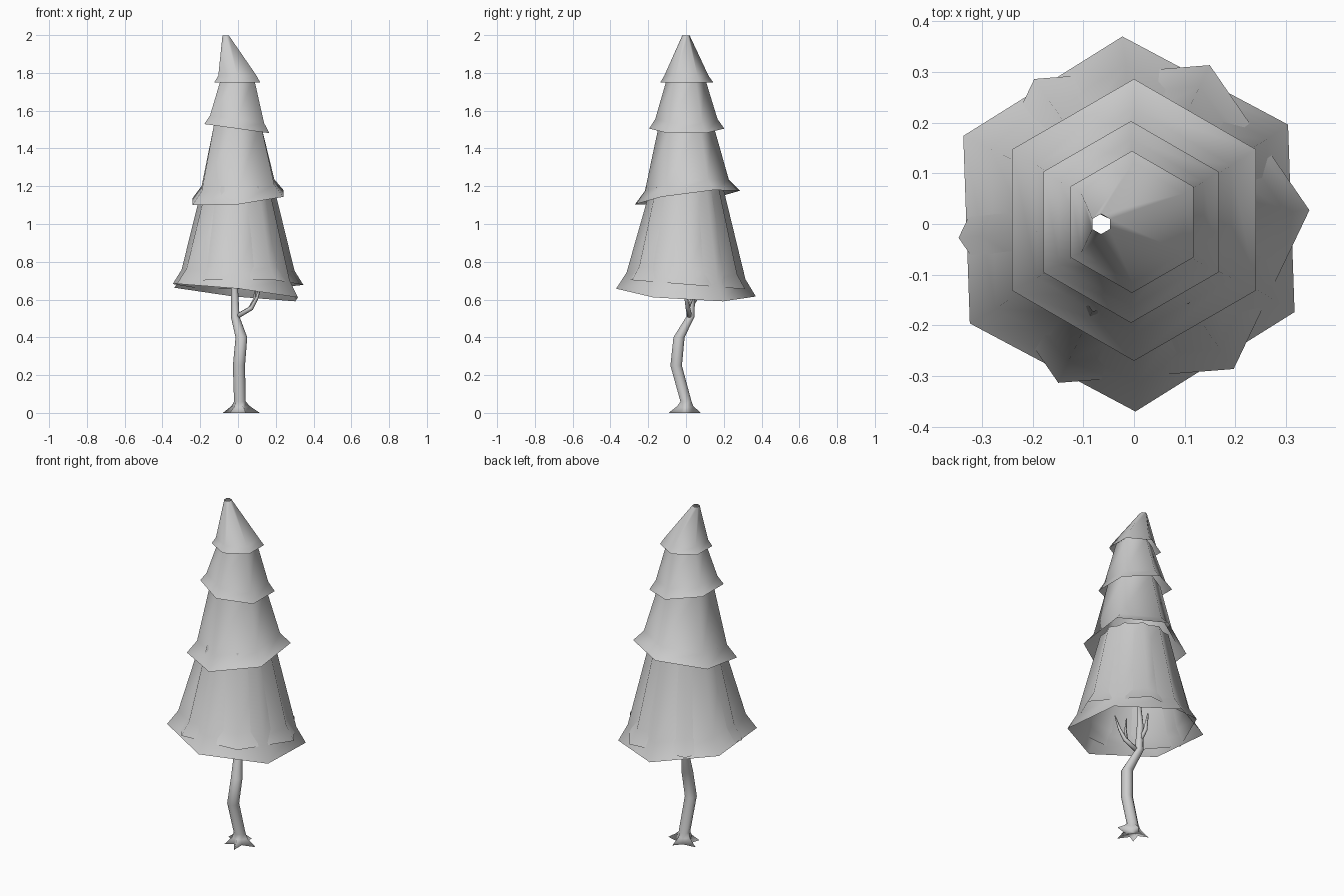
import bpy, bmesh, math
from mathutils import Vector

if "Cube" in bpy.data.objects:
    bpy.data.objects.remove(bpy.data.objects["Cube"])


def loft(name, rings, cap_start=False, cap_end=False):
    """Skin a list of equal-length point rings into one smooth object."""
    bm = bmesh.new()
    vr = [[bm.verts.new(p) for p in r] for r in rings]
    n = len(rings[0])
    for a, b in zip(vr, vr[1:]):
        for i in range(n):
            j = (i + 1) % n
            bm.faces.new((a[i], a[j], b[j], b[i]))
    if cap_start:
        bm.faces.new(vr[0][::-1])
    if cap_end:
        bm.faces.new(vr[-1])
    for f in bm.faces:
        f.smooth = True
    mesh = bpy.data.meshes.new(name)
    bm.to_mesh(mesh)
    bm.free()
    ob = bpy.data.objects.new(name, mesh)
    bpy.context.collection.objects.link(ob)
    return ob


def ring(x, y, z, r, sides, turn=0, sx=0, sy=0):
    """Horizontal ring; sx and sy are the slopes of its plane."""
    pts = []
    for i in range(sides):
        a = math.radians(turn) + math.tau * i / sides
        dx, dy = r * math.cos(a), r * math.sin(a)
        pts.append((x + dx, y + dy, z + sx * dx + sy * dy))
    return pts


def tier(name, turn, slope, levels):
    """Open six-sided skirt; levels are (x, y, z, radius), slope fades at the top."""
    rings = []
    for i, (x, y, z, r) in enumerate(levels):
        k = 1 if i < 2 else 0
        rings.append(ring(x, y, z, r, 6, turn, slope[0] * k, slope[1] * k))
    loft(name, rings)


# Canopy: flared rim, waist, then open top tucked under the next tier
tier("canopy_bottom", 32, (-0.11, -0.06),
     [(-0.01, 0, 0.637, 0.37), (-0.005, 0, 0.725, 0.315), (-0.005, 0.005, 1.2, 0.19)])
tier("canopy_bottom_inner", 4.5, (0, -0.08),
     [(0, 0, 0.68, 0.347), (0, 0, 0.755, 0.30), (0, 0, 1.2, 0.19)])
tier("canopy_lower_middle", 30, (0.09, 0.13),
     [(0, 0.008, 1.14, 0.278), (0, 0.005, 1.205, 0.222), (-0.003, 0, 1.54, 0.14)])
tier("canopy_upper_middle", 30, (-0.14, 0),
     [(-0.006, 0.004, 1.505, 0.199), (-0.005, 0.002, 1.555, 0.165), (-0.002, 0, 1.78, 0.098)])
tier("canopy_tip", 30, (0, 0),
     [(-0.004, 0.004, 1.75, 0.14), (-0.003, 0.002, 1.785, 0.117), (-0.065, 0, 1.997, 0.02)])

# Trunk with a star-shaped foot: root tips are every other point
tips = [(0.115, 0.0), (0.035, 0.078), (-0.08, 0.025), (-0.045, -0.06), (0.04, -0.092)]
foot, instep = [], []
for i, (x, y) in enumerate(tips):
    a = math.radians(36 + 72 * i)
    foot += [(x, y, 0), (0.01 + 0.036 * math.cos(a), 0.036 * math.sin(a), 0)]
    instep += [(0.01 + (x - 0.01) * 0.5, y * 0.5, 0.036),
               (0.01 + 0.03 * math.cos(a), 0.03 * math.sin(a), 0.03)]
path = [(0.01, 0, 0.06, 0.031), (0.005, -0.052, 0.25, 0.032), (0.018, -0.037, 0.40, 0.031),
        (-0.015, 0.024, 0.51, 0.023), (-0.018, 0.03, 0.66, 0.018), (-0.015, 0.02, 0.85, 0.008)]
loft("trunk", [foot, instep] + [ring(*p, 10) for p in path], True, True)


# Small branches
def branch(name, pts):
    rings = []
    for i, (x, y, z, r) in enumerate(pts):
        a = Vector(pts[max(i - 1, 0)][:3])
        b = Vector(pts[min(i + 1, len(pts) - 1)][:3])
        q = (b - a).to_track_quat('Z', 'Y')
        rings.append([Vector((x, y, z)) + q @ Vector(p) for p in ring(0, 0, 0, r, 5)])
    loft(name, rings, True, True)


branch("branch_side", [(-0.015, 0.02, 0.505, 0.014), (0.07, 0.01, 0.555, 0.013),
                       (0.1, 0.0, 0.61, 0.009), (0.125, -0.01, 0.69, 0.003)])
branch("branch_twig", [(0.06, 0.01, 0.55, 0.009), (0.085, 0.03, 0.60, 0.007),
                       (0.09, 0.045, 0.66, 0.003)])
branch("branch_back", [(-0.017, 0.025, 0.56, 0.012), (-0.025, 0.065, 0.625, 0.012),
                       (-0.03, 0.08, 0.72, 0.004)])
